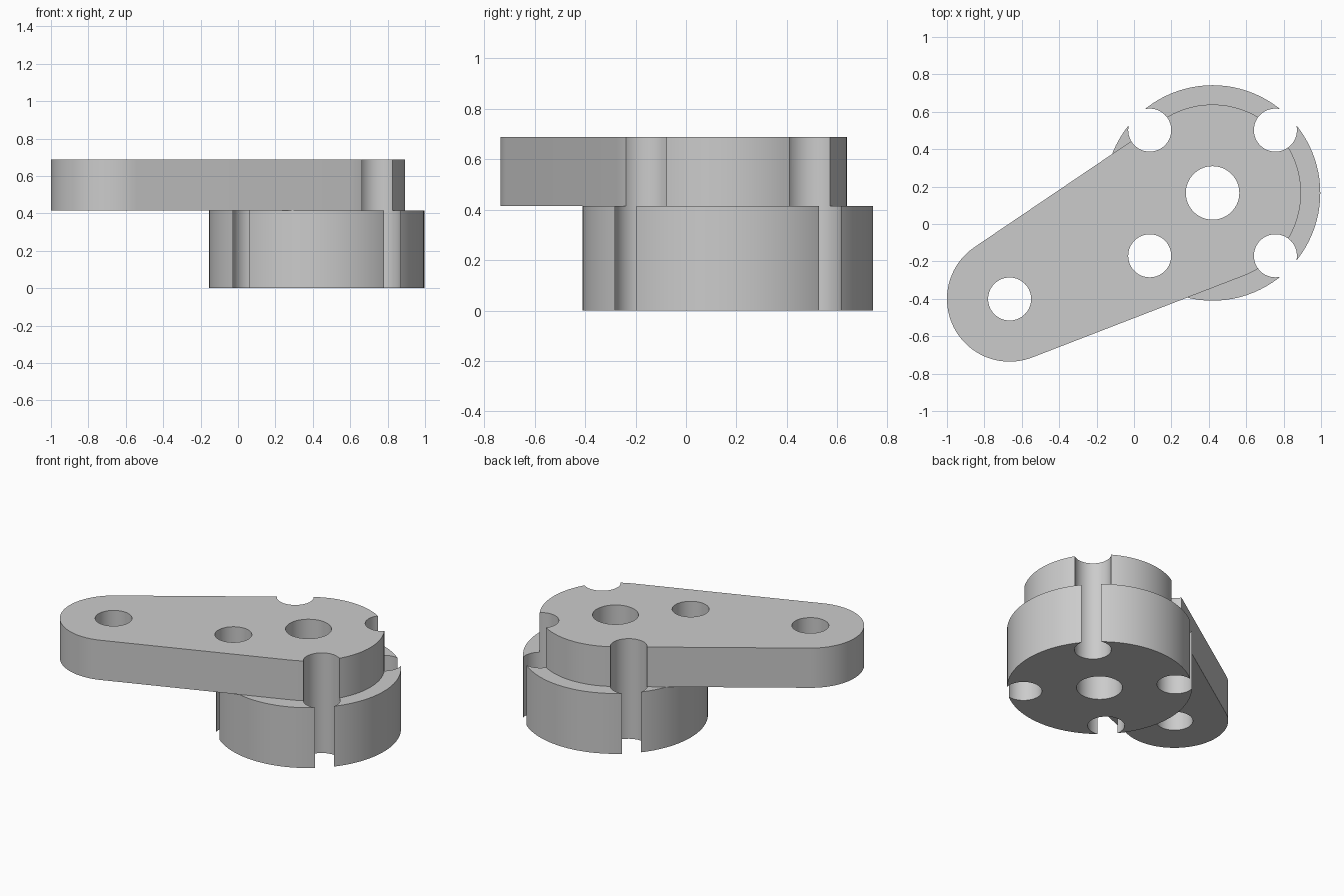
import bpy, bmesh
from math import sin, cos, pi, atan2, asin, hypot, radians

if "Cube" in bpy.data.objects:
    bpy.data.objects.remove(bpy.data.objects["Cube"], do_unlink=True)

HUB, HUB_R, BOSS_R = (0.42, 0.166), 0.576, 0.473
TIP, TIP_R = (-0.665, -0.401), 0.335
SPLIT, TOP = 0.415, 0.688
PITCH, BOLT_R, BORE_R = 0.336, 0.115, 0.143

grey = bpy.data.materials.new("plain grey")
grey.use_nodes = True
colour = (0.6, 0.6, 0.6, 1)
grey.diffuse_color = colour
grey.node_tree.nodes["Principled BSDF"].inputs["Base Color"].default_value = colour


def arc(centre, r, a0, a1, n):
    return [(centre[0] + r * cos(a0 + (a1 - a0) * i / n),
             centre[1] + r * sin(a0 + (a1 - a0) * i / n)) for i in range(n + 1)]


def circle(centre, r, n=64):
    return arc(centre, r, 0, 2 * pi, n)[:-1]


def extrude(name, outlines, z0, z1):
    """Turn closed outlines into upright solids in one object."""
    bm = bmesh.new()
    for pts in outlines:
        face = bm.faces.new([bm.verts.new((x, y, z0)) for x, y in pts])
        new = bmesh.ops.extrude_face_region(bm, geom=[face])["geom"]
        for v in new:
            if isinstance(v, bmesh.types.BMVert):
                v.co.z = z1
    bmesh.ops.recalc_face_normals(bm, faces=bm.faces)
    mesh = bpy.data.meshes.new(name)
    bm.to_mesh(mesh)
    bm.free()
    mesh.materials.append(grey)
    obj = bpy.data.objects.new(name, mesh)
    bpy.context.collection.objects.link(obj)
    return obj


# round hub below
hub = extrude("hub_disc", [circle(HUB, HUB_R, 96)], 0, SPLIT)

# tapered lever: two arcs joined by their outer tangents
dx, dy = HUB[0] - TIP[0], HUB[1] - TIP[1]
axis = atan2(dy, dx)
lean = pi / 2 + asin((BOSS_R - TIP_R) / hypot(dx, dy))
outline = (arc(HUB, BOSS_R, axis - lean, axis + lean, 48)
           + arc(TIP, TIP_R, axis + lean, axis + 2 * pi - lean, 40))
lever = extrude("lever_arm", [outline], SPLIT, TOP)

# bore, tip hole and four bolt holes, the outer ones breaking the rim
holes = [circle(HUB, BORE_R), circle(TIP, BOLT_R)]
holes += [circle((HUB[0] + sx * PITCH, HUB[1] + sy * PITCH), BOLT_R)
          for sx in (-1, 1) for sy in (-1, 1)]
cutter = extrude("hole_cutter", holes, -0.1, TOP + 0.1)
cutter.hide_render = True

for obj in (hub, lever):
    mod = obj.modifiers.new("holes", "BOOLEAN")
    mod.operation, mod.solver, mod.object = "DIFFERENCE", "EXACT", cutter
    bpy.context.view_layer.update()
    bpy.ops.object.select_all(action="DESELECT")
    obj.select_set(True)
    bpy.context.view_layer.objects.active = obj
    bpy.ops.object.modifier_apply(modifier=mod.name)
    bpy.ops.object.shade_smooth_by_angle(angle=radians(30))

bpy.data.objects.remove(cutter, do_unlink=True)
